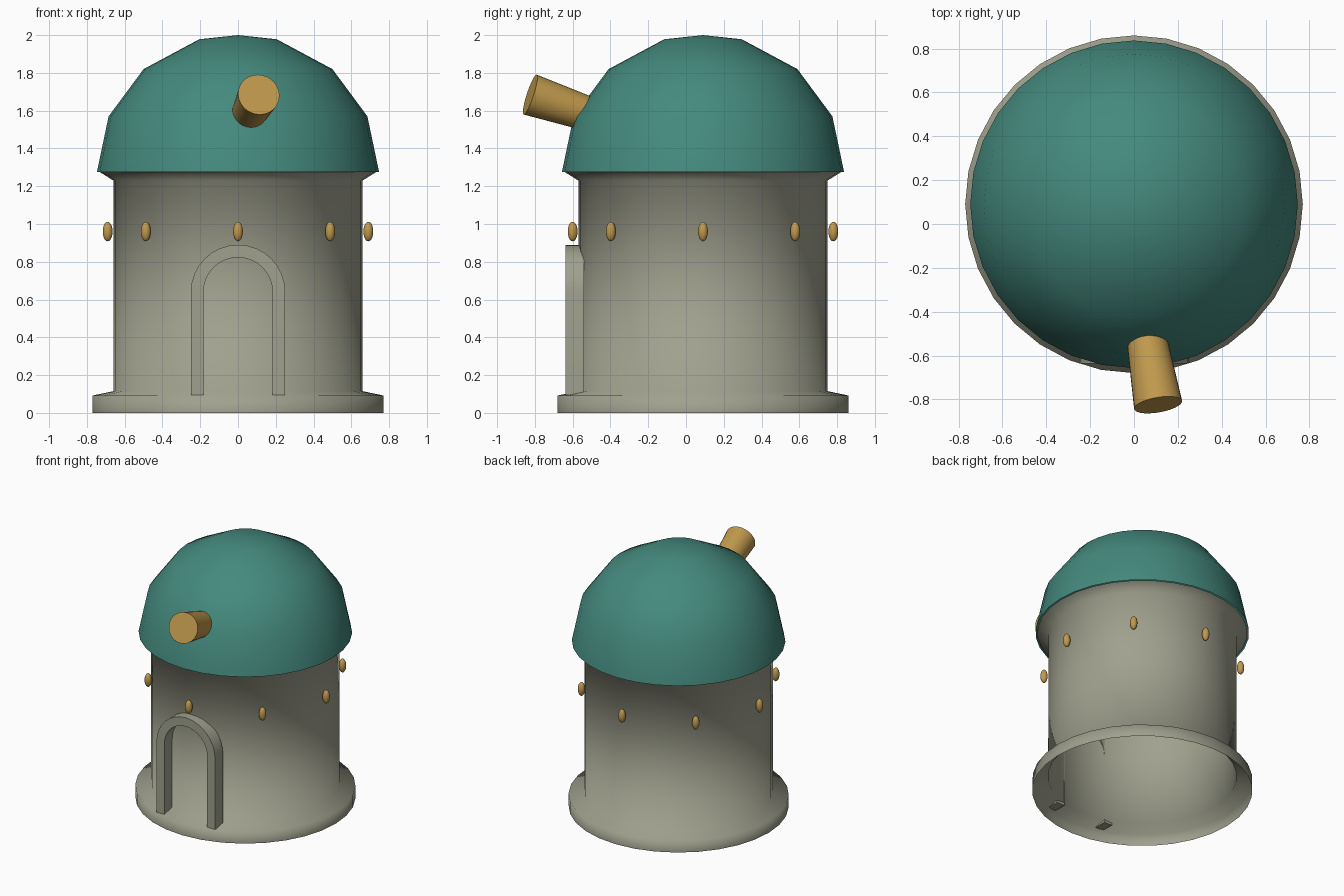
import bpy, bmesh, math
from mathutils import Vector

if "Cube" in bpy.data.objects:
    bpy.data.objects.remove(bpy.data.objects["Cube"])

CY = 0.09  # tower axis offset in y


def material(name, rgb):
    m = bpy.data.materials.new(name)
    m.diffuse_color = (*rgb, 1)
    m.use_nodes = True
    m.node_tree.nodes["Principled BSDF"].inputs["Base Color"].default_value = m.diffuse_color
    return m


STONE = material("grey stone", (0.35, 0.355, 0.27))
TEAL = material("teal dome", (0.058, 0.25, 0.205))
BRASS = material("brass", (0.53, 0.32, 0.075))


def finish(name, bm, mat, angle=None):
    bmesh.ops.recalc_face_normals(bm, faces=bm.faces)
    me = bpy.data.meshes.new(name)
    bm.to_mesh(me)
    bm.free()
    me.materials.append(mat)
    ob = bpy.data.objects.new(name, me)
    bpy.context.collection.objects.link(ob)
    bpy.ops.object.select_all(action='DESELECT')
    ob.select_set(True)
    bpy.context.view_layer.objects.active = ob
    if angle is None:
        bpy.ops.object.shade_smooth()
    else:
        bpy.ops.object.shade_smooth_by_angle(angle=math.radians(angle))
    return ob


def lathe(name, profile, mat, n=32):
    """Open surface of revolution about the tower axis."""
    bm = bmesh.new()
    rings = []
    for r, z in profile:
        if r == 0:
            rings.append([bm.verts.new((0, CY, z))] * n)
        else:
            rings.append([bm.verts.new((r * math.cos(2 * math.pi * i / n),
                                        CY + r * math.sin(2 * math.pi * i / n), z)) for i in range(n)])
    for a, b in zip(rings, rings[1:]):
        for i in range(n):
            j = (i + 1) % n
            quad = [a[i], a[j], b[j], b[i]]
            bm.faces.new(list(dict.fromkeys(quad)))
    return finish(name, bm, mat)


# Tower wall with foot flange and flared top
lathe("tower", [(0.77, 0), (0.77, 0.092), (0.66, 0.115), (0.66, 1.23), (0.735, 1.277)], STONE)

# Dome
lathe("dome", [(0.747, 1.275), (0.685, 1.57), (0.50, 1.82), (0.205, 1.978), (0, 2.0)], TEAL)

# Door arch: a flat arch band extruded in depth
bm = bmesh.new()
spring, foot, steps = 0.64, 0.094, 16


def arch_line(r):
    arc = [(r * math.cos(math.pi * i / steps), spring + r * math.sin(math.pi * i / steps))
           for i in range(steps + 1)]
    return [(r, foot)] + arc + [(-r, foot)]


sections = []
for (ox, oz), (ix, iz) in zip(arch_line(0.25), arch_line(0.183)):
    sections.append([bm.verts.new(p) for p in ((ox, -0.637, oz), (ix, -0.637, iz),
                                               (ix, -0.54, iz), (ox, -0.54, oz))])
for a, b in zip(sections, sections[1:]):
    for k in range(4):
        m = (k + 1) % 4
        bm.faces.new((a[k], a[m], b[m], b[k]))
bm.faces.new(sections[0])
bm.faces.new(sections[-1])
finish("door_arch", bm, STONE, 30)

# Ring of eight brass studs
for i in range(8):
    a = math.pi / 4 * i
    bm = bmesh.new()
    bmesh.ops.create_uvsphere(bm, u_segments=16, v_segments=10, radius=1)
    bmesh.ops.scale(bm, vec=(0.026, 0.026, 0.052), verts=bm.verts)
    bmesh.ops.translate(bm, vec=(0.69 * math.cos(a), CY + 0.69 * math.sin(a), 0.96), verts=bm.verts)
    finish(f"stud_{i + 1}", bm, BRASS)

# Telescope tube, tapering into the dome
axis = Vector((0.162, -0.937, 0.31)).normalized()
length = 0.5
bm = bmesh.new()
bmesh.ops.create_cone(bm, cap_ends=True, segments=28, radius1=0.081, radius2=0.111, depth=length)
tube = finish("telescope", bm, BRASS, 30)
tube.rotation_mode = 'QUATERNION'
tube.rotation_quaternion = axis.to_track_quat('Z', 'Y')
tube.location = Vector((0.11, -0.825, 1.685)) - axis * length / 2
